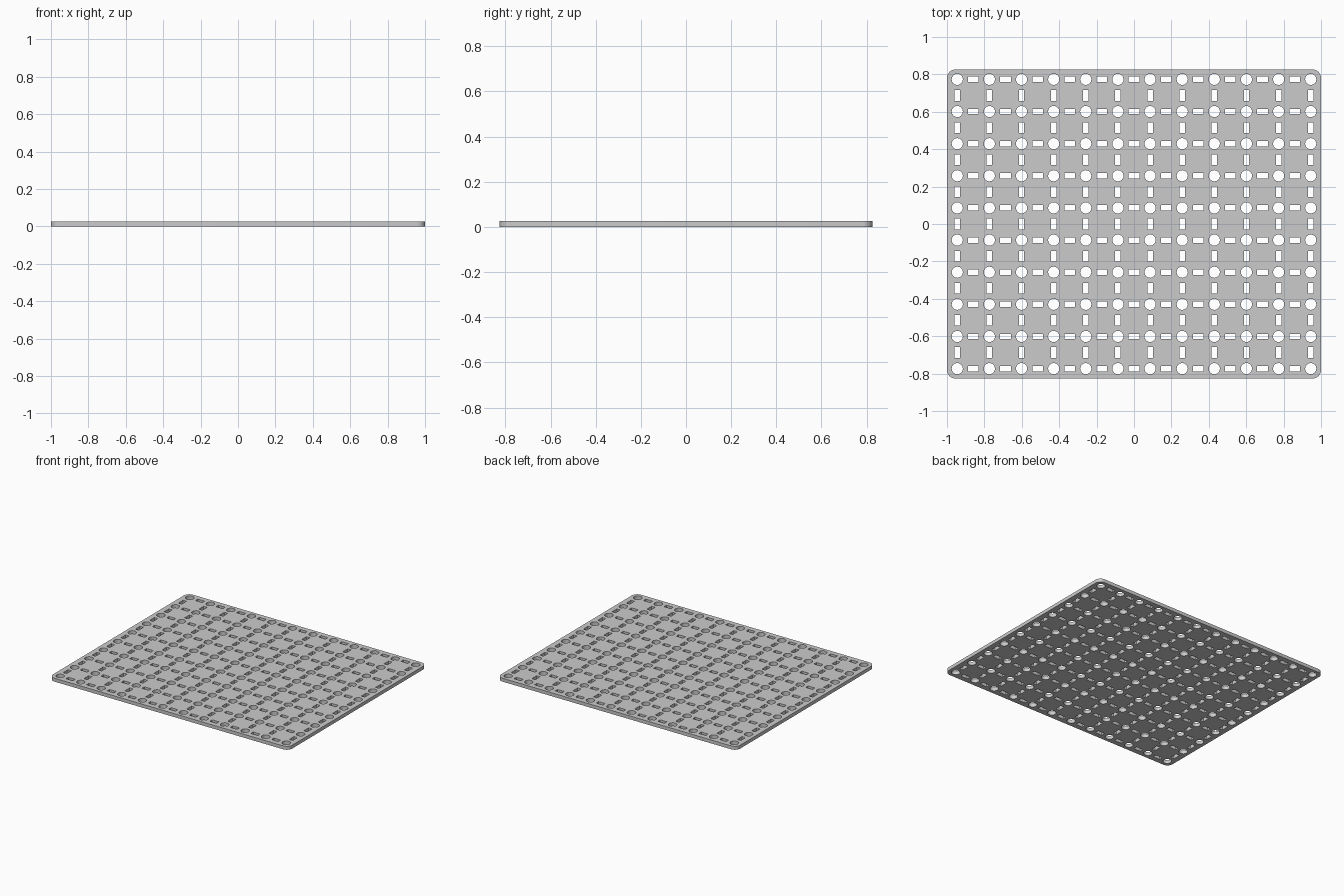
import bpy, bmesh, math

if "Cube" in bpy.data.objects:
    bpy.data.objects.remove(bpy.data.objects["Cube"])

HX, HY, T = 1.0, 0.826, 0.026       # half sizes and thickness
PITCH = 0.1718                      # hole spacing
COLS, ROWS = 12, 10
HOLE_R = 0.030
SLOT_L, SLOT_W = 0.057, 0.029
CORNER_R, CORNER_SEG = 0.045, 8

curve = bpy.data.curves.new("perforated_plate", 'CURVE')
curve.dimensions = '2D'
curve.fill_mode = 'BOTH'
curve.extrude = T / 2


def loop(points):
    s = curve.splines.new('POLY')
    s.points.add(len(points) - 1)
    for p, (x, y) in zip(s.points, points):
        p.co = (x, y, 0, 1)
    s.use_cyclic_u = True


def circle(cx, cy, r, n=16):
    loop([(cx + r * math.cos(2 * math.pi * i / n),
           cy + r * math.sin(2 * math.pi * i / n)) for i in range(n)])


def slot(cx, cy, w, h):
    loop([(cx + sx * w / 2, cy + sy * h / 2)
          for sx, sy in ((-1, -1), (1, -1), (1, 1), (-1, 1))])


# Rounded outline of the plate
outline = []
for k, (sx, sy) in enumerate(((1, 1), (-1, 1), (-1, -1), (1, -1))):
    for i in range(CORNER_SEG + 1):
        a = math.pi / 2 * (k + i / CORNER_SEG)
        outline.append((sx * (HX - CORNER_R) + CORNER_R * math.cos(a),
                        sy * (HY - CORNER_R) + CORNER_R * math.sin(a)))
loop(outline)

# Round holes at the grid points, slots halfway between them
for c in range(COLS):
    for r in range(ROWS):
        x = (c - (COLS - 1) / 2) * PITCH
        y = (r - (ROWS - 1) / 2) * PITCH
        circle(x, y, HOLE_R)
        if c < COLS - 1:
            slot(x + PITCH / 2, y, SLOT_L, SLOT_W)
        if r < ROWS - 1:
            slot(x, y + PITCH / 2, SLOT_W, SLOT_L)

# Turn the filled curve into a clean solid mesh
plate = bpy.data.objects.new("perforated_plate", curve)
bpy.context.collection.objects.link(plate)
bpy.context.view_layer.objects.active = plate
plate.select_set(True)
bpy.ops.object.convert(target='MESH')
plate = bpy.context.object
bm = bmesh.new()
bm.from_mesh(plate.data)
bmesh.ops.remove_doubles(bm, verts=bm.verts, dist=1e-5)
bmesh.ops.translate(bm, verts=bm.verts, vec=(0, 0, T / 2))
bmesh.ops.recalc_face_normals(bm, faces=bm.faces)
bm.to_mesh(plate.data)
bm.free()
bpy.ops.object.shade_smooth_by_angle(angle=math.radians(30))
